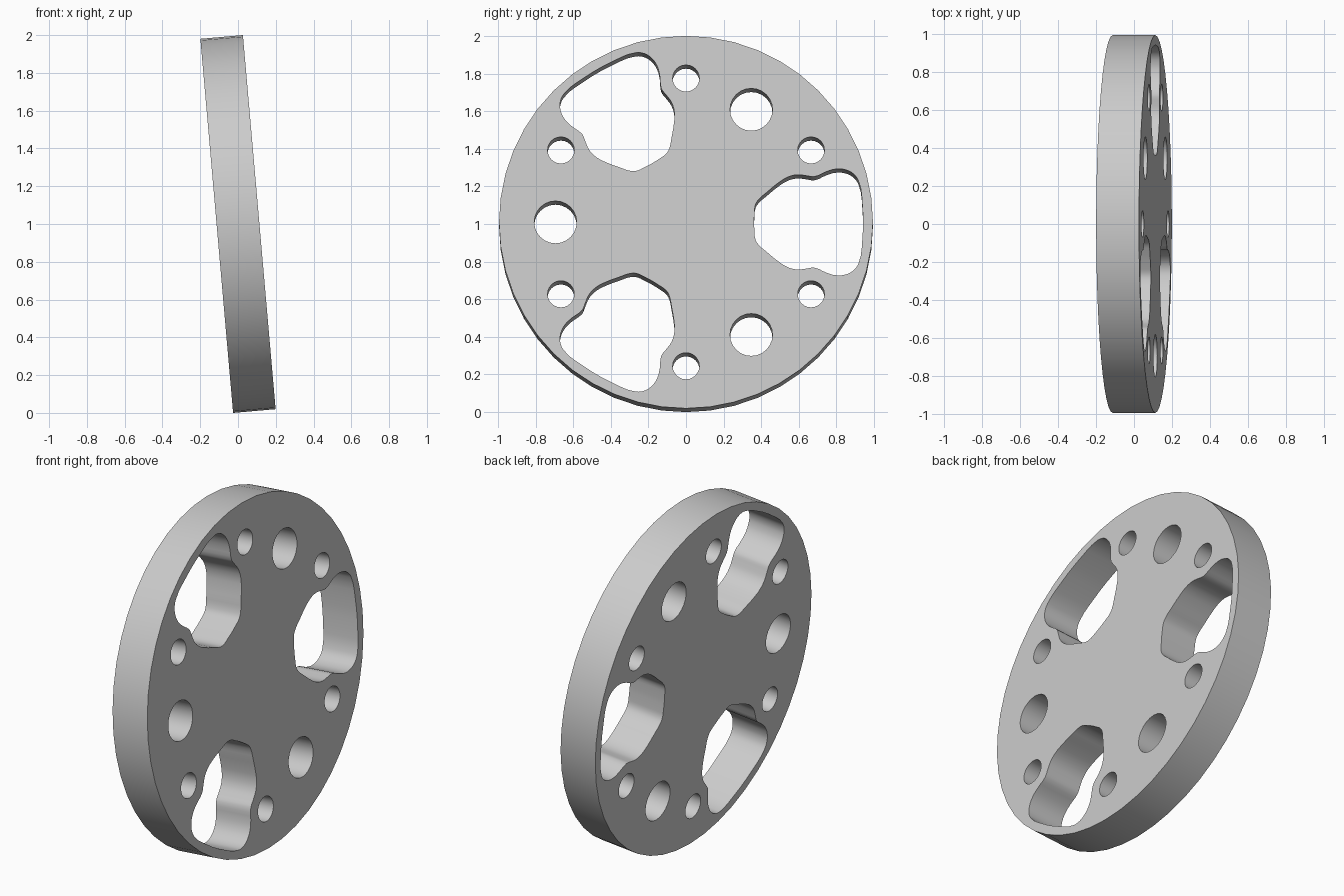
import bpy
import bmesh
from math import cos, sin, pi, radians
from mathutils import Matrix

cube = bpy.data.objects.get("Cube")
if cube:
    bpy.data.objects.remove(cube, do_unlink=True)

RADIUS, THICKNESS, TILT = 0.994, 0.226, radians(5)

grey = bpy.data.materials.new("plain grey")
grey.use_nodes = True
grey.diffuse_color = (0.6, 0.6, 0.6, 1)
grey.node_tree.nodes["Principled BSDF"].inputs["Base Color"].default_value = (0.6, 0.6, 0.6, 1)

# Flat outline, filled and given thickness
outline = bpy.data.curves.new("disc", "CURVE")
outline.dimensions = "2D"
outline.fill_mode = "BOTH"
outline.extrude = THICKNESS / 2


def circle(radius, sides, distance=0, angle=0):
    spline = outline.splines.new("POLY")
    spline.points.add(sides - 1)
    for i, p in enumerate(spline.points):
        a = 2 * pi * i / sides
        p.co = (distance * cos(angle) + radius * cos(a),
                distance * sin(angle) + radius * sin(a), 0, 1)
    spline.use_cyclic_u = True


def window(half, angle):
    # Mirror the half outline across the spoke axis, then turn it into place
    points = half + [(x, -y) for x, y in reversed(half)]
    spline = outline.splines.new("BEZIER")
    spline.bezier_points.add(len(points) - 1)
    for p, (x, y) in zip(spline.bezier_points, points):
        p.co = (x * cos(angle) - y * sin(angle), x * sin(angle) + y * cos(angle), 0)
        p.handle_left_type = p.handle_right_type = "AUTO"
    spline.resolution_u = 3
    spline.use_cyclic_u = True


# Rim
circle(RADIUS, 48)

# Three large shaped openings and three medium holes between them
half_window = [(0.364, 0.05), (0.37, 0.095), (0.39, 0.125), (0.427, 0.157),
               (0.49, 0.209), (0.54, 0.24), (0.592, 0.253), (0.64, 0.248),
               (0.683, 0.243), (0.747, 0.27), (0.80, 0.284), (0.85, 0.279),
               (0.89, 0.258), (0.917, 0.22), (0.937, 0.1)]
for i in range(3):
    window(half_window, 2 * pi * i / 3)
    circle(0.113, 24, 0.694, pi / 3 + 2 * pi * i / 3)

# Six small holes
for i in range(6):
    circle(0.071, 24, 0.768, pi / 6 + pi * i / 3)

disc = bpy.data.objects.new("disc", outline)
bpy.context.collection.objects.link(disc)
bpy.ops.object.select_all(action="DESELECT")
disc.select_set(True)
bpy.context.view_layer.objects.active = disc
bpy.ops.object.convert(target="MESH")
disc = bpy.context.object

# Weld faces to walls and stand the disc upright with a slight lean
c, s = cos(TILT), sin(TILT)
lean = Matrix(((0, -s, c, 0), (1, 0, 0, 0), (0, c, s, 1), (0, 0, 0, 1)))
bm = bmesh.new()
bm.from_mesh(disc.data)
bmesh.ops.remove_doubles(bm, verts=bm.verts, dist=0.0005)
bmesh.ops.transform(bm, matrix=lean, verts=bm.verts)
bmesh.ops.recalc_face_normals(bm, faces=bm.faces)
bm.to_mesh(disc.data)
bm.free()
disc.data.materials.clear()
disc.data.materials.append(grey)
bpy.ops.object.shade_smooth_by_angle(angle=radians(35))
